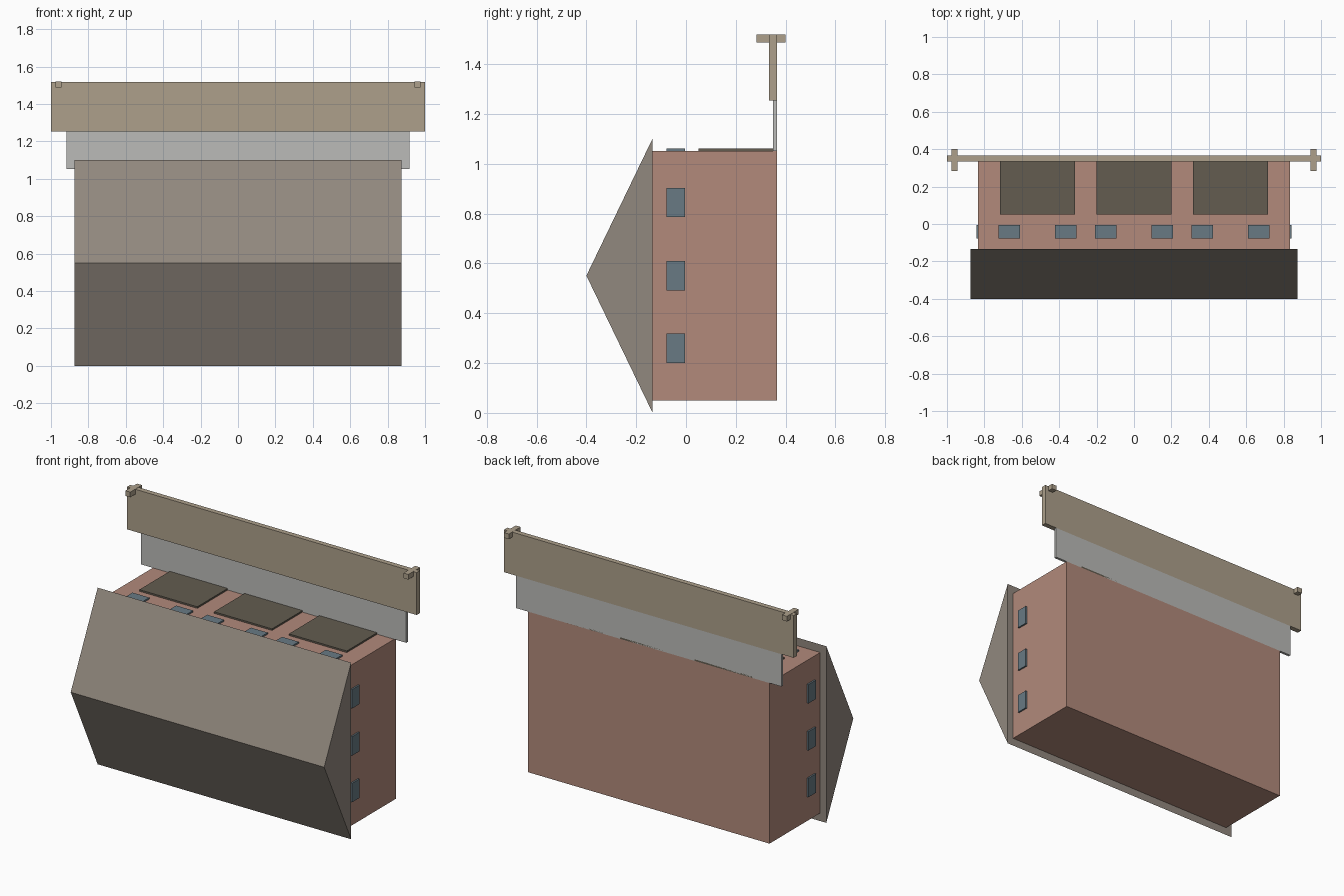
import bpy
import bmesh

default = bpy.data.objects.get("Cube")
if default:
    bpy.data.objects.remove(default, do_unlink=True)


def material(name, rgb):
    """Flat material from an 0-255 display colour."""
    linear = [((c / 255 + 0.055) / 1.055) ** 2.4 for c in rgb] + [1.0]
    mat = bpy.data.materials.new(name)
    mat.use_nodes = True
    mat.diffuse_color = linear
    mat.node_tree.nodes["Principled BSDF"].inputs["Base Color"].default_value = linear
    return mat


BRICK = material("brick_red", (178, 138, 123))
ROOF = material("roof_grey_brown", (145, 136, 126))
DOOR = material("door_dark_olive", (99, 92, 80))
GLASS = material("window_blue_grey", (104, 122, 132))
CONCRETE = material("apron_light_grey", (187, 187, 184))
SAND = material("road_tan", (173, 160, 139))


def finish(name, bm, mat):
    bmesh.ops.recalc_face_normals(bm, faces=bm.faces)
    mesh = bpy.data.meshes.new(name)
    bm.to_mesh(mesh)
    bm.free()
    mesh.materials.append(mat)
    obj = bpy.data.objects.new(name, mesh)
    bpy.context.collection.objects.link(obj)
    return obj


def box(name, xs, ys, zs, mat):
    """Box spanning the given (low, high) ranges."""
    bm = bmesh.new()
    bmesh.ops.create_cube(bm, size=1)
    for v in bm.verts:
        v.co = [r[0] if c < 0 else r[1] for c, r in zip(v.co, (xs, ys, zs))]
    return finish(name, bm, mat)


def prism(name, profile, half_width, mat):
    """Extrude a (y, z) profile along x."""
    bm = bmesh.new()
    face = bm.faces.new([bm.verts.new((-half_width, y, z)) for y, z in profile])
    ext = bmesh.ops.extrude_face_region(bm, geom=[face])
    moved = [g for g in ext["geom"] if isinstance(g, bmesh.types.BMVert)]
    bmesh.ops.translate(bm, verts=moved, vec=(2 * half_width, 0, 0))
    return finish(name, bm, mat)


# Main block and gabled roof
WALL_X, WALL_TOP, BACK = 0.833, 1.052, 0.366
box("building_body", (-WALL_X, WALL_X), (-0.134, BACK), (0.05, WALL_TOP), BRICK)
prism("gable_roof", [(-0.134, 0), (-0.4, 0.551), (-0.134, 1.102)], 0.875, ROOF)

# Three wide doors, each with a pair of windows beside it
for i, x in enumerate((-0.516, 0, 0.516)):
    box(f"door_{i + 1}", (x - 0.2, x + 0.2), (0.05, BACK),
        (WALL_TOP, WALL_TOP + 0.01), DOOR)
    for side in (-1, 1):
        c = x + side * 0.151
        box(f"front_window_{i + 1}_{'left' if side > 0 else 'right'}",
            (c - 0.058, c + 0.058), (-0.078, -0.005),
            (WALL_TOP, WALL_TOP + 0.01), GLASS)

# Three windows on each end wall
for side in (-1, 1):
    label = "left" if side > 0 else "right"
    xs = sorted((side * WALL_X, side * (WALL_X + 0.01)))
    for i, z in enumerate((0.26, 0.551, 0.845)):
        box(f"{label}_end_window_{i + 1}", xs, (-0.078, -0.005),
            (z - 0.059, z + 0.059), GLASS)

# Apron slab, road slab and the two cross posts at its far edge
box("apron", (-0.916, 0.916), (0.35, BACK), (WALL_TOP, 1.254), CONCRETE)
box("road_slab", (-1, 1), (0.334, BACK), (1.254, 1.519), SAND)
for side in (-1, 1):
    c = side * 0.96
    box(f"{'left' if side > 0 else 'right'}_cross_post", (c - 0.017, c + 0.017),
        (0.284, 0.4), (1.488, 1.52), SAND)
